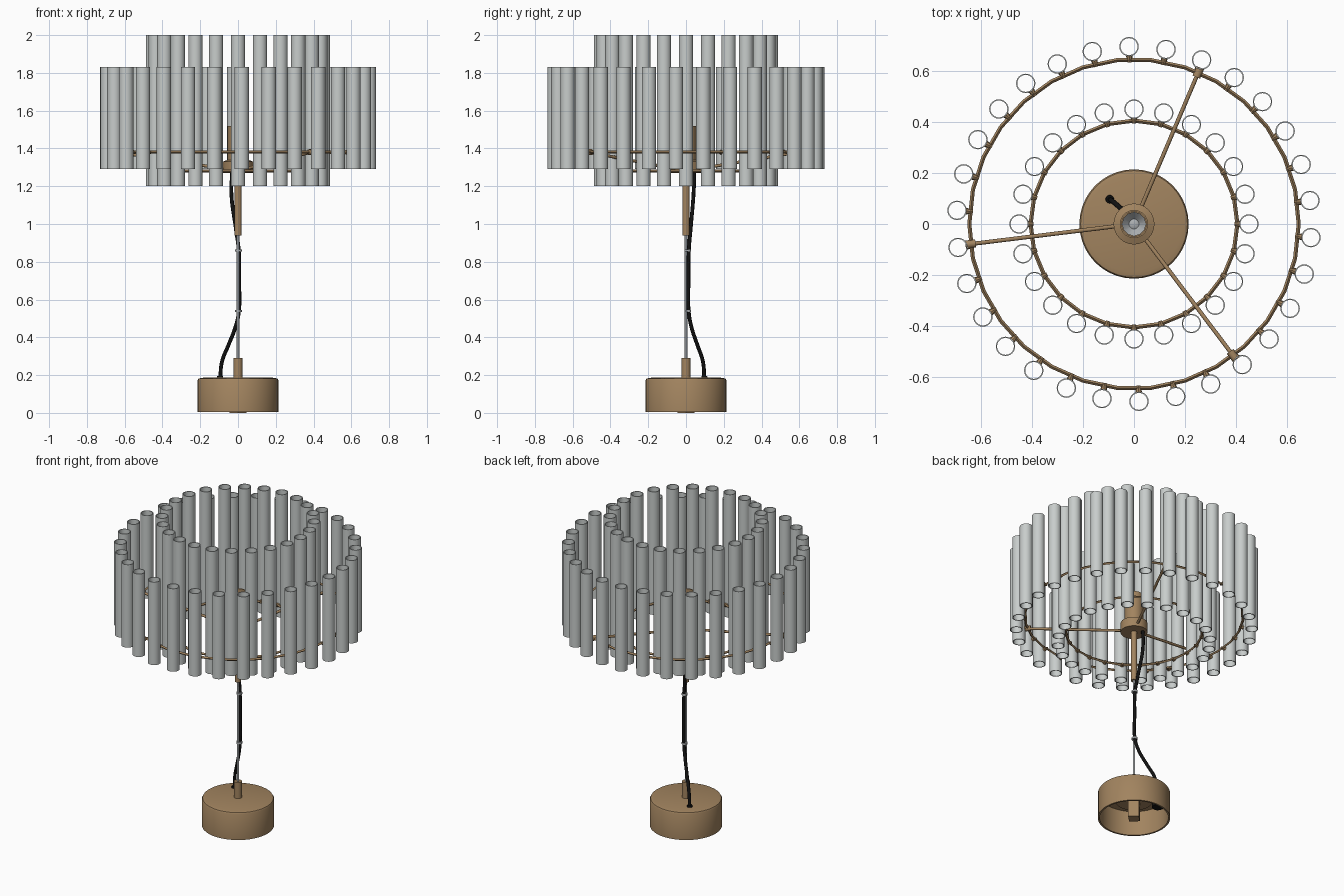
import bpy, bmesh, math
from mathutils import Vector

cube = bpy.data.objects.get("Cube")
if cube:
    bpy.data.objects.remove(cube, do_unlink=True)


def material(name, rgb, metallic=0.0):
    m = bpy.data.materials.new(name)
    m.use_nodes = True
    m.diffuse_color = (*rgb, 1)
    bsdf = next(n for n in m.node_tree.nodes if n.type == 'BSDF_PRINCIPLED')
    bsdf.inputs["Base Color"].default_value = (*rgb, 1)
    return m


BRONZE = material("bronze", (0.36, 0.23, 0.115))
GLASS = material("pale_grey", (0.58, 0.61, 0.60))
STEEL = material("steel", (0.42, 0.44, 0.45))
BLACK = material("black", (0.006, 0.006, 0.006))


def add_object(name, mesh, mat, smooth=True):
    ob = bpy.data.objects.new(name, mesh)
    bpy.context.scene.collection.objects.link(ob)
    if not mesh.materials:
        mesh.materials.append(mat)
    if smooth:
        bpy.ops.object.select_all(action='DESELECT')
        ob.select_set(True)
        bpy.context.view_layer.objects.active = ob
        bpy.ops.object.shade_smooth_by_angle(angle=math.radians(35))
    return ob


def lathe(name, profile, mat, segs=32):
    """Revolve a closed (radius, z) outline around the z axis."""
    bm = bmesh.new()
    verts = [bm.verts.new((r, 0, z)) for r, z in profile]
    for a, b in zip(verts, verts[1:] + verts[:1]):
        bm.edges.new((a, b))
    bmesh.ops.spin(bm, geom=bm.verts[:] + bm.edges[:], cent=(0, 0, 0), axis=(0, 0, 1),
                   angle=math.tau, steps=segs, use_merge=True)
    bmesh.ops.remove_doubles(bm, verts=bm.verts, dist=1e-5)
    bmesh.ops.recalc_face_normals(bm, faces=bm.faces)
    mesh = bpy.data.meshes.new(name)
    bm.to_mesh(mesh)
    bm.free()
    return add_object(name, mesh, mat)


def rod(name, start, end, r1, r2, mat, segs=12):
    """Straight tapered bar between two points."""
    a, b = Vector(start), Vector(end)
    bm = bmesh.new()
    bmesh.ops.create_cone(bm, cap_ends=True, segments=segs, radius1=r1, radius2=r2,
                          depth=(b - a).length)
    mesh = bpy.data.meshes.new(name)
    bm.to_mesh(mesh)
    bm.free()
    ob = add_object(name, mesh, mat)
    ob.location = (a + b) / 2
    ob.rotation_euler = (b - a).to_track_quat('Z', 'Y').to_euler()
    return ob


def polar(r, angle, z):
    return (r * math.cos(angle), r * math.sin(angle), z)


def tube_ring(label, count, first, tube_at, z0, z1, ring_r, ring_z):
    """Circle of open tubes clipped to a thin faceted hoop."""
    ro, ri = 0.038, 0.033
    tube = lathe(label + "_tube", [(ro, z0), (ro, z1), (ri, z1), (ri, z0)], GLASS, 24)
    for i in range(count):
        ang = math.radians(first) + math.tau * i / count
        ob = tube if i == 0 else add_object(label + "_tube", tube.data, GLASS, False)
        ob.location = polar(tube_at, ang, 0)
        rod(label + "_clip", polar(ring_r - 0.012, ang, ring_z),
            polar(tube_at - ri, ang, ring_z), 0.007, 0.014, BRONZE, 8)
    t = 0.008
    lathe(label + "_hoop", [(ring_r - t, ring_z), (ring_r, ring_z + t),
                            (ring_r + t, ring_z), (ring_r, ring_z - t)], BRONZE, count)


# Shade: two rings of tubes
tube_ring("outer", 30, 91.6, 0.695, 1.29, 1.83, 0.645, 1.38)
tube_ring("inner", 24, 90, 0.45, 1.20, 2.0, 0.405, 1.28)

# Arms from the hub to the outer hoop
for deg in (67, 187, 307):
    ang = math.radians(deg)
    rod("shade_arm", polar(0.06, ang, 1.29), polar(0.645, ang, 1.38), 0.008, 0.008, BRONZE)
    rod("arm_end", polar(0.625, ang, 1.38), polar(0.665, ang, 1.38), 0.016, 0.016, BRONZE)

# Hub with hollow lamp socket
lathe("hub", [(0, 1.27), (0.08, 1.27), (0.08, 1.33), (0.055, 1.34), (0.055, 1.52),
              (0.048, 1.52), (0.048, 1.4), (0, 1.4)], BRONZE)
lathe("socket_contact", [(0, 1.4), (0.047, 1.4), (0.047, 1.47), (0.02, 1.44), (0, 1.45)], STEEL, 12)

# Stem
rod("upper_stem", (0, 0, 0.94), (0, 0, 1.28), 0.019, 0.019, BRONZE, 20)
rod("thin_stem", (0, 0, 0.25), (0, 0, 0.96), 0.007, 0.007, STEEL)
rod("stem_foot", (0, 0, 0.17), (0, 0, 0.29), 0.024, 0.024, BRONZE, 20)

# Hollow base with slightly eased top edge
lathe("base", [(0, 0.187), (0.19, 0.186), (0.209, 0.181), (0.214, 0.172), (0.214, 0.005),
               (0.203, 0.005), (0.203, 0.165), (0, 0.165)], BRONZE, 40)
lathe("base_boss", [(0, 0.17), (0.11, 0.17), (0.11, 0.12), (0, 0.12)], BRONZE)
rod("base_bracket", (0, 0, 0), (0, 0, 0.13), 0.045, 0.045, BRONZE, 4)
rod("cord_grip", (-0.1, 0.1, 0.07), (-0.1, 0.1, 0.17), 0.035, 0.035, BLACK, 12)

# Power cord hanging beside the stem
path = [(-0.03, 0.045, 1.29), (-0.035, 0.04, 1.16), (-0.012, 0.025, 0.98),
        (0.004, 0.015, 0.86), (0.006, 0.013, 0.7), (0.004, 0.015, 0.53),
        (-0.015, 0.03, 0.45), (-0.05, 0.06, 0.36), (-0.085, 0.09, 0.27),
        (-0.095, 0.097, 0.17)]
curve = bpy.data.curves.new("power_cord", 'CURVE')
curve.dimensions = '3D'
curve.bevel_depth = 0.01
curve.bevel_resolution = 2
curve.resolution_u = 6
curve.use_fill_caps = True
spline = curve.splines.new('BEZIER')
spline.bezier_points.add(len(path) - 1)
for point, co in zip(spline.bezier_points, path):
    point.co = co
    point.handle_left_type = point.handle_right_type = 'AUTO'
add_object("power_cord", curve, BLACK, False)

# Cord clips and the grommet on the base
for z in (0.54, 0.86):
    rod("cord_clip", (0.003, 0.009, z - 0.006), (0.003, 0.009, z + 0.006), 0.018, 0.018, STEEL)
rod("cord_grommet", (-0.095, 0.097, 0.18), (-0.095, 0.097, 0.195), 0.018, 0.015, BLACK)
